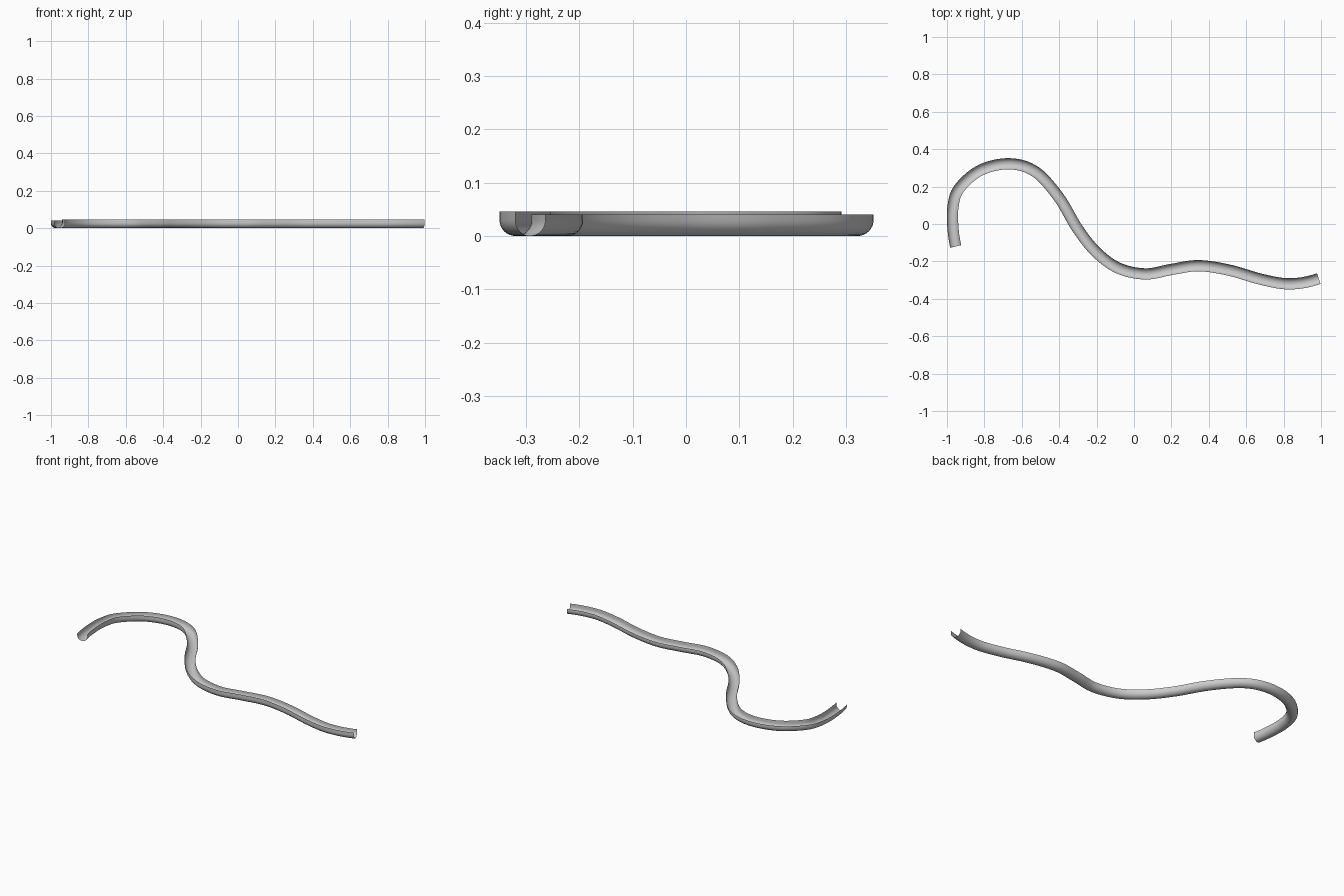
import bpy, bmesh, math
from mathutils import Vector

if "Cube" in bpy.data.objects:
    bpy.data.objects.remove(bpy.data.objects["Cube"])

# Centre line of the winding channel, seen from above
PATH = [(-0.953, -0.12), (-0.968, -0.02), (-0.968, 0.09), (-0.935, 0.19),
        (-0.82, 0.288), (-0.665, 0.322), (-0.525, 0.278), (-0.40, 0.14),
        (-0.305, -0.02), (-0.205, -0.147), (-0.085, -0.235), (0.06, -0.267),
        (0.2, -0.243), (0.345, -0.223), (0.51, -0.247), (0.685, -0.297),
        (0.835, -0.320), (0.988, -0.292)]
R = 0.03          # radius of the round trough
LEFT_TOP, RIGHT_TOP = 0.040, 0.0455   # wall heights on either side


def smooth_path(pts, steps):
    """Catmull-Rom curve with tangents."""
    p = [Vector(q) for q in pts]
    p = [3 * p[0] - 3 * p[1] + p[2]] + p + [3 * p[-1] - 3 * p[-2] + p[-3]]
    out = []
    for i in range(1, len(p) - 2):
        a, b, c, d = p[i - 1:i + 3]
        last = i == len(p) - 3
        for k in range(steps + (1 if last else 0)):
            t = k / steps
            pos = 0.5 * (2 * b + (c - a) * t + (2 * a - 5 * b + 4 * c - d) * t * t
                         + (3 * b - a - 3 * c + d) * t ** 3)
            tan = (c - a) + 2 * (2 * a - 5 * b + 4 * c - d) * t + 3 * (3 * b - a - 3 * c + d) * t * t
            out.append((pos, tan.normalized()))
    return out


# U-shaped profile: (sideways offset to the left, height)
N = 16
profile = [(R, LEFT_TOP)]
profile += [(R * math.cos(math.pi * k / N), R - R * math.sin(math.pi * k / N)) for k in range(N + 1)]
profile += [(-R, RIGHT_TOP)]

# Sweep the profile along the path
bm = bmesh.new()
rows = []
for pos, tan in smooth_path(PATH, 8):
    side = Vector((-tan.y, tan.x))
    rows.append([bm.verts.new((pos.x + side.x * s, pos.y + side.y * s, z)) for s, z in profile])
for r0, r1 in zip(rows, rows[1:]):
    for k in range(len(profile) - 1):
        bm.faces.new((r0[k], r0[k + 1], r1[k + 1], r1[k]))
mesh = bpy.data.meshes.new("winding_channel")
bm.to_mesh(mesh)
bm.free()
channel = bpy.data.objects.new("winding_channel", mesh)
bpy.context.collection.objects.link(channel)

# Smooth shading
bpy.context.view_layer.objects.active = channel
channel.select_set(True)
bpy.ops.object.shade_smooth_by_angle(angle=math.radians(40))
